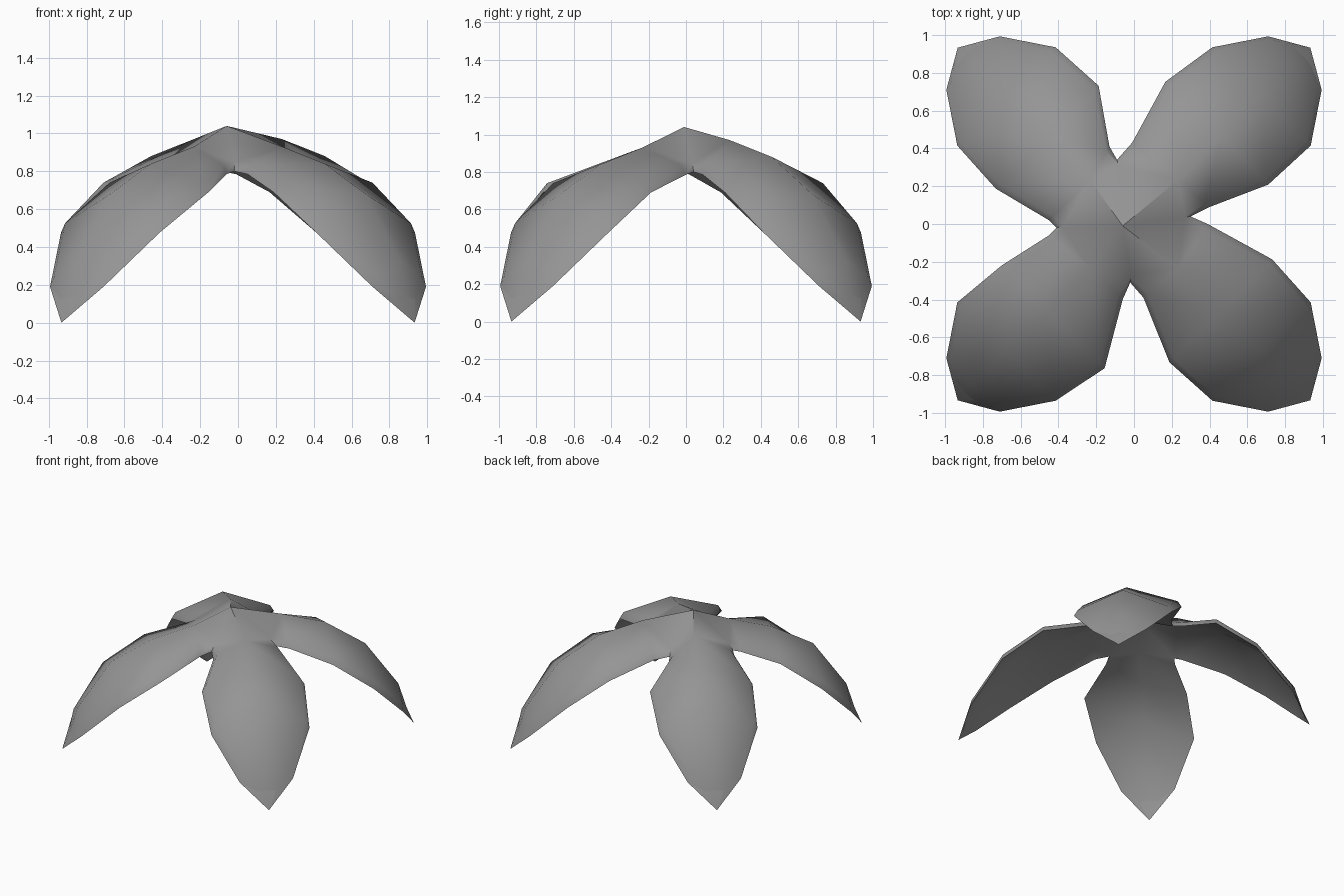
import bpy, bmesh, math
from mathutils import Vector

cube = bpy.data.objects.get("Cube")
if cube:
    bpy.data.objects.remove(cube, do_unlink=True)

# One grey material
mat = bpy.data.materials.new("grey")
mat.use_nodes = True
GREY = (0.3, 0.3, 0.3, 1)
mat.diffuse_color = GREY
mat.node_tree.nodes["Principled BSDF"].inputs["Base Color"].default_value = GREY

# Leaf cross rows: distance from centre, half width, rim height, spine height
ROWS = [(0.65, 0.385, 0.69, 0.87), (0.955, 0.368, 0.475, 0.68),
        (1.205, 0.2, 0.19, 0.33)]
TIP = 1.32
APEX = Vector((-0.06, -0.01, 1.04))
# Valleys between neighbouring leaves, anticlockwise from +x
NOTCHES = [(0.3, 0.04), (-0.09, 0.34), (-0.41, -0.02), (-0.02, -0.31)]
# Where each leaf starts to widen: clockwise side, anticlockwise side
SHOULDERS = [((0.4, 0.09), (-0.01, 0.43)), ((-0.13, 0.41), (-0.45, 0.02)),
             ((-0.45, -0.06), (-0.06, -0.4)), ((0.05, -0.39), (0.39, 0.0))]
# Sideways lean of the wide row, and height change of the spine, per leaf
LEAN = [0.03, 0.0, 0.045, 0.0]
LIFT = [0.01, 0.01, -0.03, -0.03]
THICK, INSET = 0.05, 0.03


def layer(bm, top):
    """Build one skin of the leaves; return its rim vertices in order."""
    inset = INSET if top else 0
    rise = THICK if top else 0
    drop = THICK - rise

    def point(xy, z, middle):
        """A rim vertex, pulled towards the middle on the upper skin."""
        p = Vector((*xy, 0))
        p += (middle - p).normalized() * inset
        return bm.verts.new((p.x, p.y, z + rise))

    apex = bm.verts.new(APEX - Vector((0, 0, drop)))
    notches = [point(xy, 0.8, Vector()) for xy in NOTCHES]
    faces, rim = [], []
    for k in range(4):
        angle = math.radians(45 + 90 * k)
        along = Vector((math.cos(angle), math.sin(angle), 0))
        across = Vector((-along.y, along.x, 0))
        base = along * 0.33
        near, far = SHOULDERS[k]
        grid = [(point(near, 0.785, base),
                 bm.verts.new(base + Vector((0, 0, 0.96 + LIFT[k] - drop))),
                 point(far, 0.785, base))]
        for i, (u, half, edge, spine) in enumerate(ROWS):
            centre = along * u + across * (0 if i else LEAN[k])
            height = spine + (0 if i else LIFT[k]) - drop
            grid.append((point((centre - across * half).xy, edge, centre),
                         bm.verts.new(along * u + Vector((0, 0, height))),
                         point((centre + across * half).xy, edge, centre)))
        tip = point((along * TIP).xy, 0, Vector())
        before, after = notches[k], notches[(k + 1) % 4]
        # hub
        a, b, c = grid[0]
        faces += [(apex, before, b), (before, a, b), (apex, b, after), (b, c, after)]
        # blade, folded along its spine
        for p, q in zip(grid, grid[1:]):
            faces += [(p[j], q[j], q[j + 1], p[j + 1]) for j in range(2)]
        # pointed end
        end = grid[-1]
        faces += [(end[j], tip, end[j + 1]) for j in range(2)]
        rim += [before] + [r[0] for r in grid] + [tip] + [r[-1] for r in reversed(grid)]
    for f in faces:
        bm.faces.new(f if top else f[::-1])
    return rim


# Four drooping leaves joined at a raised centre
bm = bmesh.new()
upper, lower = layer(bm, True), layer(bm, False)
n = len(upper)
for i in range(n):
    j = (i + 1) % n
    bm.faces.new((upper[j], upper[i], lower[i], lower[j]))
bmesh.ops.recalc_face_normals(bm, faces=bm.faces)
mesh = bpy.data.meshes.new("leaves")
bm.to_mesh(mesh)
bm.free()
mesh.materials.append(mat)
leaves = bpy.data.objects.new("leaves", mesh)
bpy.context.collection.objects.link(leaves)

bpy.ops.object.select_all(action='DESELECT')
leaves.select_set(True)
bpy.context.view_layer.objects.active = leaves
bpy.ops.object.shade_smooth_by_angle(angle=math.radians(58))
